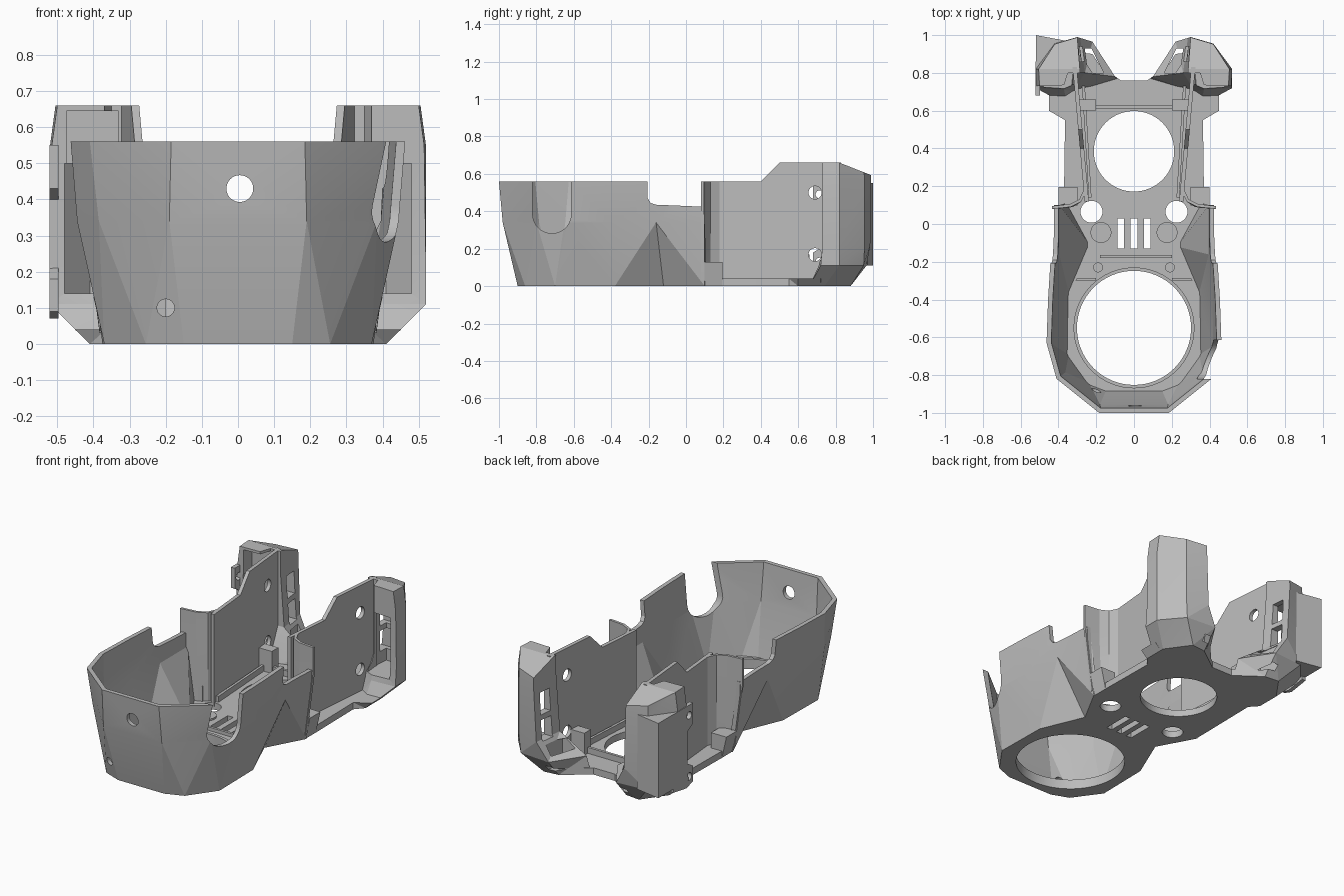
import bpy, bmesh, math
from mathutils import Vector

if "Cube" in bpy.data.objects:
    bpy.data.objects.remove(bpy.data.objects["Cube"])

grey = bpy.data.materials.new("plain grey")
grey.diffuse_color = (0.50, 0.50, 0.50, 1)
grey.use_nodes = True
grey.node_tree.nodes["Principled BSDF"].inputs["Base Color"].default_value = grey.diffuse_color


def loft(name, sections):
    """Closed solid through matching closed sections of 3D points."""
    bm = bmesh.new()
    rows = [[bm.verts.new(p) for p in s] for s in sections]
    n = len(rows[0])
    bm.faces.new(rows[0][::-1])
    bm.faces.new(rows[-1])
    for a, b in zip(rows, rows[1:]):
        for i in range(n):
            j = (i + 1) % n
            bm.faces.new((a[i], a[j], b[j], b[i]))
    bm.normal_update()
    bmesh.ops.triangulate(bm, faces=bm.faces[:], ngon_method="EAR_CLIP")
    if bm.calc_volume(signed=True) < 0:
        bmesh.ops.reverse_faces(bm, faces=bm.faces[:])
    me = bpy.data.meshes.new(name)
    bm.to_mesh(me)
    bm.free()
    me.materials.append(grey)
    ob = bpy.data.objects.new(name, me)
    bpy.context.collection.objects.link(ob)
    return ob


def prism(name, pts, axis, a, b):
    """Extrude a 2D outline along an axis from a to b."""
    place = {"x": lambda u, v, w: (w, u, v),
             "y": lambda u, v, w: (u, w, v),
             "z": lambda u, v, w: (u, v, w)}[axis]
    return loft(name, [[place(u, v, w) for u, v in pts] for w in (a, b)])


def box(name, x0, x1, y0, y1, z0, z1):
    return prism(name, [(x0, y0), (x1, y0), (x1, y1), (x0, y1)], "z", z0, z1)


def circle(u, v, r, n=48):
    return [(u + r * math.cos(2 * math.pi * i / n), v + r * math.sin(2 * math.pi * i / n))
            for i in range(n)]


def cut(ob, cutters):
    bpy.context.view_layer.objects.active = ob
    for c in cutters:
        c.hide_render = True
        m = ob.modifiers.new("cut", "BOOLEAN")
        m.operation, m.solver, m.object = "DIFFERENCE", "EXACT", c
        bpy.ops.object.modifier_apply(modifier=m.name)
        bpy.data.objects.remove(c, do_unlink=True)


def ribbon(path, t):
    """Give an open 2D path a thickness t on its right-hand side."""
    P = [Vector(p) for p in path]
    inner = []
    for i, p in enumerate(P):
        ns = []
        for a, b in ((i - 1, i), (i, i + 1)):
            if a >= 0 and b < len(P):
                d = (P[b] - P[a]).normalized()
                ns.append(Vector((d.y, -d.x)))
        n = sum(ns, Vector((0, 0))).normalized()
        inner.append(p + n * (t / max(n.dot(ns[0]), 0.5)))
    return [tuple(p) for p in P + inner[::-1]]


def both(half):
    """Rear right to front to rear left, from a right half listed front to rear."""
    return half[::-1] + [(-x, y) for x, y in half]


def flip(pts, s):
    return [(s * x, y) for x, y in pts]


# faceted front bowl
rings = [
    (0.00, [(0.15, -0.90), (0.255, -0.86), (0.37, -0.70), (0.365, -0.38), (0.255, -0.12), (0.375, 0.10)]),
    (0.34, [(0.19, -0.98), (0.385, -0.80), (0.445, -0.65), (0.44, -0.40), (0.42, -0.16), (0.42, 0.10)]),
    (0.56, [(0.185, -1.0), (0.41, -0.82), (0.463, -0.63), (0.455, -0.40), (0.44, -0.16), (0.43, 0.10)]),
]
bowl = loft("front_bowl", [[(x, y, z) for x, y in ribbon(both(h), 0.025)] for z, h in rings])
slot = [(-0.82, 0.9)] + [(-0.717 - 0.103 * math.cos(a), 0.385 - 0.103 * math.sin(a))
                         for a in [math.pi * i / 20 for i in range(21)]] + [(-0.614, 0.9)]
side_gap = [(-0.21, 0.8), (-0.205, 0.47), (-0.19, 0.445), (-0.16, 0.435), (0.15, 0.422), (0.15, 0.8)]
cut(bowl, [
    prism("cutter", side_gap, "x", -0.7, 0.7),
    prism("cutter", slot, "x", 0.28, 0.7),
    prism("cutter", circle(0.005, 0.43, 0.037), "y", -1.2, -0.8),
    prism("cutter", circle(-0.2, 0.10, 0.024), "y", -1.2, -0.6),
])

# floor plate with fan openings and vents
edge = [(0.145, -0.89), (0.25, -0.85), (0.36, -0.695), (0.355, -0.38), (0.245, -0.12), (0.365, 0.10),
        (0.37, 0.20), (0.365, 0.55), (0.41, 0.60), (0.41, 0.72), (0.30, 0.87), (0.22, 0.87), (0.07, 0.76)]
low = [(x, y, 0) for x, y in both(edge)]
high = [(x * (1.1 if y > 0.58 and abs(x) > 0.35 else 1), y, 0.04) for x, y, _ in low]
floor = loft("floor_plate", [low, high])
holes = [(0, -0.55, 0.302), (0, 0.385, 0.213), (0.225, 0.065, 0.058), (-0.225, 0.065, 0.058)]
cut(floor, [prism("cutter", circle(x, y, r, 64), "z", -0.1, 0.2) for x, y, r in holes]
    + [box("cutter", x - 0.018, x + 0.018, -0.13, 0.03, -0.1, 0.2) for x in (-0.07, 0, 0.07)])

# raised collar round the front opening
collar = prism("fan_collar", circle(0, -0.55, 0.32, 64), "z", 0.02, 0.058)
cut(collar, [prism("cutter", circle(0, -0.55, 0.302, 64), "z", -0.1, 0.2)])

# low ribs across the floor
box("middle_rib", -0.18, 0.20, -0.18, -0.165, 0.03, 0.06)
box("rear_rib", -0.20, 0.20, 0.612, 0.628, 0.03, 0.075)


def wall_x(y):
    return 0.262 + (y - 0.13) * 0.09


wall = [(0.12, 0.02), (0.83, 0.02), (0.83, 0.66), (0.50, 0.66), (0.40, 0.56), (0.12, 0.56)]
# rear corner housing: (height, outline)
corner = [
    (0.00, [(0.08, 0.765), (0.22, 0.87), (0.31, 0.88), (0.41, 0.74), (0.41, 0.66), (0.36, 0.66), (0.30, 0.70)]),
    (0.11, [(0.10, 0.78), (0.22, 0.965), (0.41, 0.95), (0.52, 0.82), (0.52, 0.72), (0.37, 0.71), (0.30, 0.74)]),
    (0.22, [(0.26, 0.80), (0.285, 0.985), (0.42, 0.955), (0.52, 0.82), (0.52, 0.73), (0.37, 0.735), (0.34, 0.80)]),
    (0.55, [(0.285, 0.80), (0.30, 0.99), (0.42, 0.955), (0.52, 0.82), (0.515, 0.73), (0.37, 0.735), (0.35, 0.80)]),
    (0.66, [(0.285, 0.80), (0.30, 0.985), (0.42, 0.95), (0.505, 0.82), (0.50, 0.73), (0.37, 0.735), (0.35, 0.80)]),
]
pocket = [(0.335, 0.68), (0.48, 0.68), (0.48, 0.83), (0.41, 0.91), (0.325, 0.915), (0.32, 0.84)]
duct = [(0.16, 0.80), (0.225, 0.93), (0.265, 0.93), (0.245, 0.80)]

for side, s in (("right", 1), ("left", -1)):
    # thin slanted rear wall with two screw holes
    w = loft(side + "_rear_wall", [[(s * (wall_x(y) - t), y, z) for y, z in wall] for t in (0, 0.022)])
    cut(w, [prism("cutter", circle(0.69, z, 0.035), "x", s * 0.2, s * 0.4) for z in (0.5, 0.168)])

    # wing joining bowl and rear wall, with the small step at its foot
    wing = ribbon([(0.435, 0.095), (0.34, 0.105), (0.29, 0.13), (0.262, 0.19)], -0.015)
    lean = [(x - 0.05 * max(0, (x - 0.3) / 0.13), y) for x, y in wing]
    loft(side + "_wing", [[(s * x, y, z) for x, y in sec]
                          for z, sec in ((0.03, lean), (0.42, wing), (0.56, wing))])
    prism(side + "_wing_step", flip([(0.30, 0.0), (0.37, 0.0), (0.40, 0.13), (0.30, 0.13)], s), "y", 0.098, 0.195)

    # hollow corner housing with sloped cap, front pocket, slots and duct mouth
    c = loft(side + "_corner_housing", [[(s * x, y, z) for x, y in pts] for z, pts in corner])
    cutters = [
        prism("cutter", [(0.82, 0.66), (1.1, 0.55), (1.1, 0.8), (0.82, 0.8)], "x", -0.7, 0.7),
        prism("cutter", flip(pocket, s), "z", 0.14, 0.50),
        prism("cutter", flip(duct, s), "z", 0.035, 0.19),
    ]
    if s < 0:
        cutters.append(box("cutter", -0.475, -0.33, 0.68, 0.81, 0.45, 0.645))
    for z0, z1 in ((0.21, 0.33), (0.36, 0.49)):
        cutters.append(prism("cutter", flip([(0.2, 0.86), (0.36, 0.86), (0.36, 0.94), (0.2, 0.94)], s),
                             "z", z0, z1))
    cut(c, cutters)

    # floor bosses, rib along the wall and cable block
    prism(side + "_floor_pad", circle(s * 0.175, -0.045, 0.055), "z", 0.03, 0.05)
    prism(side + "_small_boss", circle(s * 0.19, -0.23, 0.026), "z", 0.03, 0.065)
    prism(side + "_wall_rib", flip([(0.225, 0.14), (0.24, 0.14), (0.275, 0.73), (0.26, 0.73)], s), "z", 0.03, 0.075)
    prism(side + "_cable_block", flip([(0.20, 0.60), (0.29, 0.60), (0.29, 0.66), (0.20, 0.66)], s), "z", 0.03, 0.17)
    prism(side + "_step_rib", flip([(0.20, -0.30), (0.31, -0.30), (0.30, -0.285), (0.20, -0.285)], s),
          "z", 0.03, 0.06)

# mounting wedge and two-hole side bracket on the left corner
prism("left_mount_wedge", [(-0.50, 0.82), (-0.52, 0.82), (-0.52, 1.0), (-0.36, 0.97)], "z", 0.11, 0.55)
ears = [(0.68, 0.09), (0.74, 0.07), (0.86, 0.09), (0.86, 0.55), (0.68, 0.55), (0.68, 0.43),
        (0.73, 0.40), (0.73, 0.21), (0.68, 0.18)]
bracket = prism("left_side_bracket", ears, "x", -0.522, -0.497)
cut(bracket, [prism("cutter", circle(0.715, z, 0.022), "x", -0.6, -0.4) for z in (0.49, 0.13)])

# smooth the round holes only, keep facets flat
bpy.ops.object.select_all(action="SELECT")
bpy.ops.object.shade_smooth_by_angle(angle=math.radians(10))
